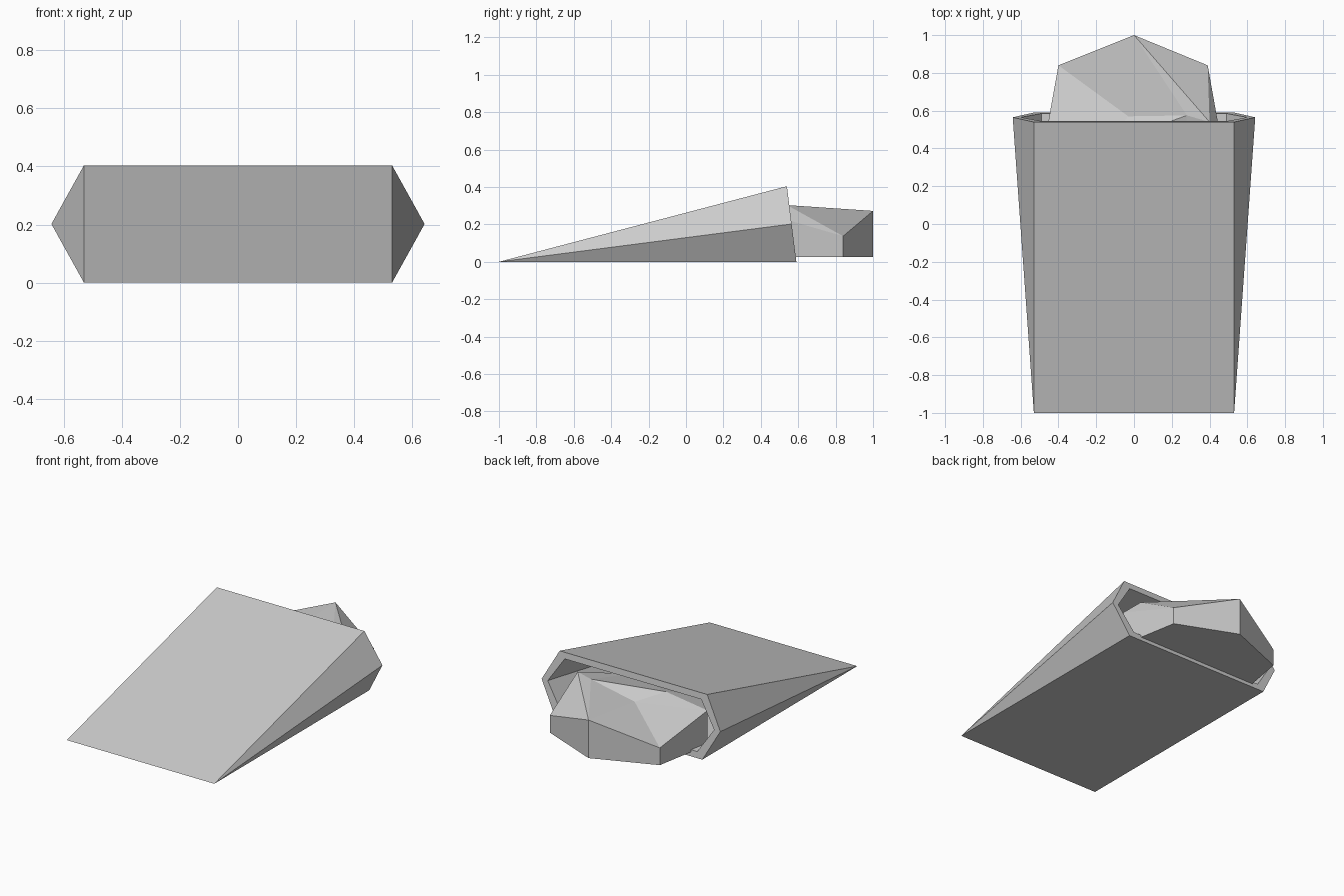
import bpy

if "Cube" in bpy.data.objects:
    bpy.data.objects.remove(bpy.data.objects["Cube"], do_unlink=True)

grey = bpy.data.materials.new("plain grey")
grey.use_nodes = True
colour = (0.6, 0.6, 0.6, 1)
grey.diffuse_color = colour
grey.node_tree.nodes["Principled BSDF"].inputs["Base Color"].default_value = colour


def build(name, verts, faces):
    mesh = bpy.data.meshes.new(name)
    mesh.from_pydata(verts, [], faces)
    mesh.materials.append(grey)
    obj = bpy.data.objects.new(name, mesh)
    bpy.context.collection.objects.link(obj)
    return obj


def hexagon(half_flat, half_wide, low, high):
    """Hexagonal ring on the slanted back plane, starting at the top left."""
    middle = (low + high) / 2
    points = [(half_flat, high), (half_wide, middle), (half_flat, low),
              (-half_flat, low), (-half_wide, middle), (-half_flat, high)]
    return [(x, 0.59 - 0.125 * z, z) for x, z in points]


# Hollow wedge: outer hexagon and inner hexagon each taper to a straight edge
outer = hexagon(0.53, 0.642, 0, 0.404)
inner = hexagon(0.49, 0.598, 0.04, 0.364)
tips = [(0.53, -1, 0), (-0.53, -1, 0), (0.49, -0.69, 0.04), (-0.49, -0.69, 0.04)]
faces = [(i, (i + 1) % 6, (i + 1) % 6 + 6, i + 6) for i in range(6)]


def taper(start, left, right):
    a, b, c, d, e, f = range(start, start + 6)
    return [(a, f, right, left), (c, left, right, d),
            (a, left, b), (b, left, c), (d, right, e), (e, right, f)]


outside = taper(0, 12, 13)
inside = [tuple(reversed(face)) for face in taper(6, 14, 15)]
faces = [tuple(reversed(face)) for face in faces]
build("hollow_wedge", outer + inner + tips, faces + outside + inside)

# Faceted rock: flat base, upright walls and an irregular crown
rim = [(0, 1, 0.272), (-0.4, 0.84, 0.137), (-0.47, 0.45, 0.25),
       (-0.25, 0.2, 0.2), (0.25, 0.2, 0.2), (0.46, 0.45, 0.25), (0.39, 0.84, 0.137)]
base = [(x, y, 0.025) for x, y, z in rim]
crown = [(0.28, 0.575, 0.30), (-0.03, 0.57, 0.235), (0.4, 0.54, 0.303), (-0.15, 0.42, 0.275)]
n = len(rim)
peak, dip, shoulder, hump = range(2 * n, 2 * n + 4)
walls = [(i, i + n, (i + 1) % n + n, (i + 1) % n) for i in range(n)]
top = [(0, 1, dip), (0, dip, peak), (0, peak, shoulder), (0, shoulder, 6),
       (6, shoulder, 5), (5, shoulder, 4), (shoulder, peak, 4), (peak, hump, 4),
       (peak, dip, hump), (hump, 3, 4), (hump, 2, 3), (dip, 2, hump), (dip, 1, 2)]
build("faceted_rock", rim + base + crown, walls + top + [tuple(reversed(range(n, 2 * n)))])
